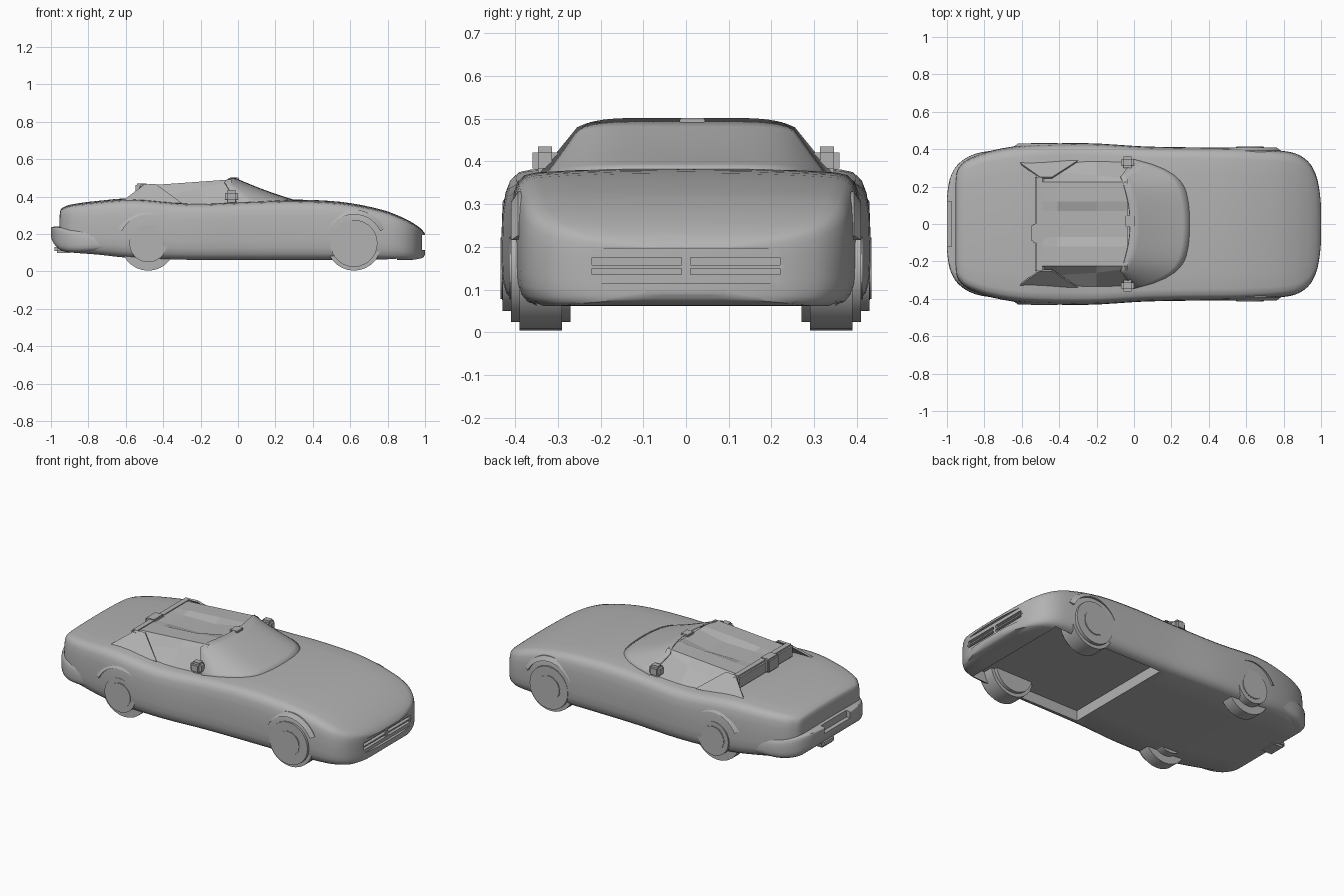
import bpy, bmesh, math
from mathutils import Vector

old = bpy.data.objects.get("Cube")
if old:
    bpy.data.objects.remove(old)

grey = bpy.data.materials.new("body grey")
grey.use_nodes = True
grey.diffuse_color = (0.45, 0.45, 0.45, 1)
grey.node_tree.nodes["Principled BSDF"].inputs["Base Color"].default_value = grey.diffuse_color


def finish(name, bm, smooth=None):
    """Turn a bmesh into a named grey object."""
    bmesh.ops.recalc_face_normals(bm, faces=bm.faces)
    mesh = bpy.data.meshes.new(name)
    bm.to_mesh(mesh)
    bm.free()
    mesh.materials.append(grey)
    obj = bpy.data.objects.new(name, mesh)
    bpy.context.collection.objects.link(obj)
    if smooth:
        shade(obj, smooth)
    return obj


def activate(obj):
    bpy.ops.object.select_all(action='DESELECT')
    obj.select_set(True)
    bpy.context.view_layer.objects.active = obj


def shade(obj, degrees):
    activate(obj)
    bpy.ops.object.shade_smooth_by_angle(angle=math.radians(degrees))


def grid(name, rows, closed=False, smooth=None):
    """Skin rows of points; closed rows form a capped tube."""
    bm = bmesh.new()
    verts = [[bm.verts.new(p) for p in row] for row in rows]
    for a, b in zip(verts, verts[1:]):
        count = len(a)
        for i in range(count if closed else count - 1):
            j = (i + 1) % count
            bm.faces.new((a[i], a[j], b[j], b[i]))
    if closed:
        bm.faces.new(verts[0])
        bm.faces.new(verts[-1])
    return finish(name, bm, smooth)


def box(name, centre, size, bevel=0.0):
    bm = bmesh.new()
    bmesh.ops.create_cube(bm, size=1)
    for v in bm.verts:
        v.co = Vector(centre) + v.co * Vector(size)
    if bevel:
        bmesh.ops.bevel(bm, geom=bm.edges[:], offset=bevel, segments=2, affect='EDGES')
    return finish(name, bm)


def disc(name, x, y, z, radius, width, bevel):
    """Bevelled cylinder lying along y."""
    bm = bmesh.new()
    bmesh.ops.create_cone(bm, cap_ends=True, segments=28, radius1=radius,
                          radius2=radius, depth=width)
    rims = [e for e in bm.edges if abs(e.verts[0].co.z - e.verts[1].co.z) < 0.001]
    bmesh.ops.bevel(bm, geom=rims, offset=bevel, segments=2, affect='EDGES')
    for v in bm.verts:
        v.co = Vector((x + v.co.x, y + v.co.z, z + v.co.y))
    return finish(name, bm, 40)


def arch(name, x, y, z, inner, outer, depth):
    """Lip over a wheel, leaning inwards at its outer edge."""
    rows = []
    for i in range(15):
        a = math.radians(25 + 130 * i / 14)
        c, s = math.cos(a), math.sin(a)
        rows.append([(x + r * c, y + d, z + r * s)
                     for r, d in ((inner, 0), (outer, -depth * .4), (outer, -depth), (inner, -depth))])
    return grid(name, rows, closed=True, smooth=40)


def cut(target, cutter):
    mod = target.modifiers.new("cut", 'BOOLEAN')
    mod.operation, mod.solver, mod.object = 'DIFFERENCE', 'EXACT', cutter
    activate(target)
    bpy.ops.object.modifier_apply(modifier=mod.name)
    bpy.data.objects.remove(cutter)


def smooth_path(points, steps=4):
    """Rounded path through the given stations."""
    pts = [Vector(p) for p in points]
    out = []
    for i in range(len(pts) - 1):
        a, b = pts[i], pts[i + 1]
        ta = (b - pts[max(i - 1, 0)]) / 2
        tb = (pts[min(i + 2, len(pts) - 1)] - a) / 2
        for s in range(steps):
            t = s / steps
            out.append(a * (2*t**3 - 3*t**2 + 1) + ta * (t**3 - 2*t**2 + t)
                       + b * (3*t**2 - 2*t**3) + tb * (t**3 - t**2))
    return out + [pts[-1]]


# Half cross-section as (width, height) fractions, floor to crown
HALF = [(0, 0), (.5, 0), (.88, 0), (.94, .04), (.975, .1), (.995, .2), (1, .33), (1, .5),
        (.995, .7), (.98, .83), (.96, .9), (.92, .95), (.85, .97), (.65, .985), (.35, .997), (0, 1)]
RING = HALF + [(-w, h) for w, h in reversed(HALF[1:-1])]


def loft(name, stations):
    """Stations are (x, half width, bottom, top)."""
    rows = [[(x, w * hw, zb + h * (zt - zb)) for w, h in RING]
            for x, hw, zb, zt in smooth_path(stations)]
    return grid(name, rows, closed=True)


# Main shell, tail to nose
body = loft("body", [
    (-.955, .2, .15, .27), (-.95, .27, .13, .325), (-.93, .31, .11, .345),
    (-.88, .35, .1, .36), (-.75, .395, .09, .377), (-.55, .425, .07, .391),
    (-.25, .432, .062, .368), (.05, .415, .062, .378), (.3, .41, .062, .384),
    (.55, .407, .062, .372), (.75, .395, .062, .335), (.86, .378, .062, .297),
    (.93, .335, .062, .262), (.97, .27, .068, .235), (.99, .19, .075, .215), (1, .1, .09, .2)])

# Floor recess ahead of the cross member
cut(body, box("floor_cutter", (.48, 0, .08), (.74, .7, .09)))

# Grille mouth with its bars
cut(body, box("grille_cutter", (1, 0, .155), (.07, .48, .08), .02))
box("grille_bar", (.97, 0, .153), (.03, .46, .008))
box("grille_post", (.97, 0, .155), (.03, .02, .078))
shade(body, 35)

# Wheels, hubs and arch lips
for end, x, outer, round_off in (("rear", -.48, .43, .045), ("front", .62, .41, .02)):
    for side, s in (("left", 1), ("right", -1)):
        disc(f"{end}_{side}_wheel", x, s * (outer + .27) / 2, .15, .146, outer - .27, round_off)
        disc(f"{end}_{side}_hub", x, s * outer, .15, .075, .008, .003)
        arch(f"{end}_{side}_arch", x, s * outer, .15, .155, .18, s * .04)

# Rear bumper with plate recess and exhaust
bumper = loft("rear_bumper", [
    (-1, .14, .185, .235), (-.985, .24, .15, .24), (-.94, .32, .11, .24),
    (-.85, .375, .1, .23), (-.7, .4, .11, .22)])
cut(bumper, box("plate_cutter", (-1, 0, .23), (.05, .24, .06)))
shade(bumper, 35)
box("exhaust", (-.935, .05, .12), (.09, .12, .045), .012)

# Wrap-round windshield, from cowl to header
rows = []
for v in (0, .12, .25, .4, .55, .7, .85, 1):
    row = []
    for i in range(-12, 13):
        t = i / 12
        low = Vector((.3 - .07 * t * t - .23 * t**6, .35 * t, .383 - .02 * t**4))
        high = Vector((-.02 - .05 * t * t, .255 * t, .502 - .022 * t**6))
        p = low.lerp(high, v)
        p.z -= .006 * math.sin(math.pi * v) * (1 - t * t)
        row.append(p)
    rows.append(row)
screen = grid("windshield", rows, smooth=50)
shell = screen.modifiers.new("thickness", 'SOLIDIFY')
shell.thickness = .008
box("mirror_mount", (-.02, .015, .495), (.05, .06, .014), .003)

# Cockpit cover, raised in the middle and creased between the seats
rows = []
for x, hw, edge, top, crease in ((-.035, .24, .482, .492, 0), (-.2, .26, .445, .48, .02),
                                 (-.41, .275, .4, .465, .008), (-.49, .28, .395, .46, 0)):
    half = [(.335, .36), (hw, edge), (.225, top), (.12, top), (.07, top - crease), (0, top - crease)]
    rows.append([(x, y, h) for y, h in half] + [(x, -y, h) for y, h in reversed(half[:-1])])
grid("cockpit_cover", rows)

# Rear hoop across the cockpit
box("rear_hoop", (-.505, 0, .425), (.05, .52, .08), .01)
box("hoop_centre", (-.515, -.05, .43), (.065, .1, .08), .008)

# Quarter panels and mirrors
for side, s in (("left", 1), ("right", -1)):
    quarter = grid(f"{side}_quarter_panel", [
        [(-.5, s * .25, .465), (-.44, s * .25, .468)],
        [(-.62, s * .335, .375), (-.3, s * .34, .365)]])
    quarter.modifiers.new("thickness", 'SOLIDIFY').thickness = .01
    box(f"{side}_mirror", (-.035, s * .33, .402), (.07, .06, .065), .014)
